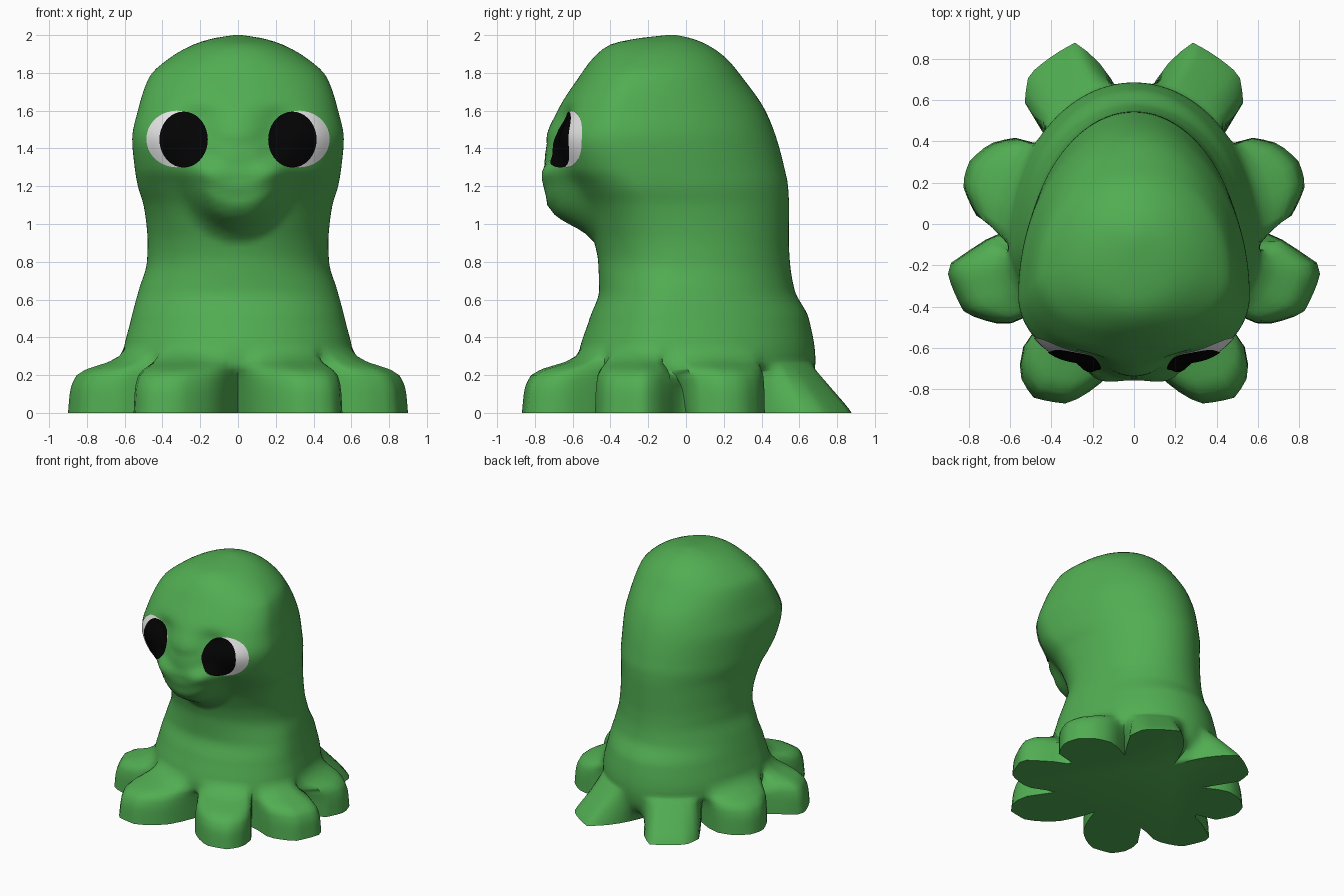
import bpy, bmesh, math

if "Cube" in bpy.data.objects:
    bpy.data.objects.remove(bpy.data.objects["Cube"])

def material(name, rgb):
    m = bpy.data.materials.new(name)
    m.diffuse_color = (*rgb, 1)
    m.use_nodes = True
    m.node_tree.nodes["Principled BSDF"].inputs["Base Color"].default_value = m.diffuse_color
    return m

GREEN = material("leaf green", (0.083, 0.42, 0.085))
WHITE = material("eye white", (0.88, 0.88, 0.88))
BLACK = material("pupil black", (0.001, 0.001, 0.001))

# Body profile: height, half width, front y, back y, y of widest point
PROFILE = [
    (0.00, .60, -.56, .64, -.10), (0.28, .61, -.57, .685, -.10), (0.50, .565, -.51, .65, -.10),
    (0.65, .525, -.46, .575, -.08), (0.80, .482, -.465, .55, -.06), (0.90, .478, -.485, .545, -.08),
    (1.00, .485, -.52, .545, -.12), (1.10, .50, -.56, .545, -.18), (1.20, .53, -.62, .54, -.25),
    (1.30, .547, -.70, .52, -.31), (1.45, .56, -.74, .48, -.35), (1.60, .53, -.68, .42, -.33),
    (1.78, .468, -.565, .295, -.26), (1.88, .36, -.49, .21, -.20), (1.95, .235, -.40, .11, -.15),
    (1.985, .12, -.24, .02, -.10), (2.00, .02, -.10, -.05, -.08)]
# Chin bump: height, forward push
CHIN = [(-9, 0), (.90, 0), (.96, .04), (1.0, .10), (1.04, .155), (1.1, .175), (1.2, .135), (1.3, .05), (1.42, 0), (2, 0)]
# Footprint of one side: degrees from the front, radius (four feet)
FEET = [(0, .45), (9.3, .74), (14, .825), (20.2, .927), (30.3, .972), (36.6, .922), (41.6, .83),
        (45.5, .55), (51.7, .79), (62.3, .926), (74.5, .934), (77.5, .922), (80.8, .81), (86.5, .65),
        (89, .5), (91.5, .75), (102.9, .851), (110.6, .854), (119, .80), (127.4, .692),
        (132.5, .48), (138, .79), (144.7, .882), (162.3, .923), (168.3, .786), (172.3, .676), (180, .45)]
# How strongly the feet shape the body at each height
FOOT_BLEND = [(0, 1), (.12, .96), (.20, .85), (.235, .65), (.265, .35), (.30, .12), (.36, 0), (2, 0)]

def sample(table, t):
    """Straight interpolation."""
    for a, b in zip(table, table[1:]):
        if t <= b[0]:
            k = (t - a[0]) / (b[0] - a[0])
            return [p + (q - p) * k for p, q in zip(a[1:], b[1:])]
    return list(table[-1][1:])

def slope(table, i, c):
    """Tangent without overshoot."""
    if i in (0, len(table) - 1):
        j = max(1, i)
        return (table[j][c] - table[j - 1][c]) / (table[j][0] - table[j - 1][0])
    p, q, r = table[i - 1], table[i], table[i + 1]
    d, e = (q[c] - p[c]) / (q[0] - p[0]), (r[c] - q[c]) / (r[0] - q[0])
    return 2 * d * e / (d + e) if d * e > 0 else 0

def smooth(table, t):
    """Smooth interpolation."""
    for i in range(len(table) - 1):
        a, b = table[i], table[i + 1]
        if t <= b[0]:
            h = b[0] - a[0]
            k = (t - a[0]) / h
            return [a[c] * (1 + 2 * k) * (1 - k) ** 2 + b[c] * k * k * (3 - 2 * k)
                    + h * (slope(table, i, c) * k * (1 - k) ** 2 - slope(table, i + 1, c) * k * k * (1 - k))
                    for c in range(1, len(a))]
    return list(table[-1][1:])

def face_relief(x, z):
    """Chin pushed forward, eye sockets pushed back."""
    chin = sample(CHIN, z - 2 * min(abs(x), .3) ** 2)[0] * math.exp(-(abs(x) / .24) ** 4)
    socket = .058 * math.exp(-((abs(x) - .21) / .11) ** 2 - ((z - 1.46) / .15) ** 4)
    return socket - chin

def front_y(x, z):
    w, yf, yb, cy = smooth(PROFILE, z)
    return cy - (cy - yf) * math.sqrt(max(0, 1 - (x / w) ** 2)) + face_relief(x, z)

def body_point(phi, z):
    w, yf, yb, cy = smooth(PROFILE, z)
    s, c = math.sin(phi), math.cos(phi)
    x = w * s
    y = cy - (cy - yf if c > 0 else yb - cy) * c
    if c > 0:
        y += face_relief(x, z)
    deg = min(180, abs(math.degrees(phi)))
    r = sample(FEET, deg)[0]
    k = smooth(FOOT_BLEND, z)[0]
    if deg > 134:                        # rear feet slope down
        k = max(0, 1 - (z / .27) ** 1.15)
    if r < math.hypot(x, y):             # gaps between feet close sooner
        k = k ** 5
    return (x + (r * s - x) * k, y + (-r * c - y) * k, z)

def finish(name, bm, mat, angle):
    bmesh.ops.recalc_face_normals(bm, faces=bm.faces)
    me = bpy.data.meshes.new(name)
    bm.to_mesh(me)
    bm.free()
    me.materials.append(mat)
    ob = bpy.data.objects.new(name, me)
    bpy.context.collection.objects.link(ob)
    bpy.ops.object.select_all(action='DESELECT')
    ob.select_set(True)
    bpy.context.view_layer.objects.active = ob
    bpy.ops.object.shade_smooth_by_angle(angle=math.radians(angle))
    return ob

# Body with feet: one skin lofted through rings
SIDES = 120
heights = {round(.025 * i, 3) for i in range(80)} | {.235, .265, 1.965, 1.985, 1.995, 2.0}
bm = bmesh.new()
rings = []
for z in sorted(heights):
    rings.append([bm.verts.new(body_point(-math.pi + 2 * math.pi * i / SIDES, z)) for i in range(SIDES)])
for a, b in zip(rings, rings[1:]):
    for i in range(SIDES):
        j = (i + 1) % SIDES
        bm.faces.new((a[i], a[j], b[j], b[i]))
bm.faces.new(rings[0][::-1])
bm.faces.new(rings[-1])
finish("body_with_feet", bm, GREEN, 60)

# Eyes: thin ovals that follow the face
def eye_oval(name, side, cx, cz, rx, rz, lift, mat):
    bm = bmesh.new()
    def vert(x, z):
        return bm.verts.new((side * x, front_y(x, z) - lift, z))
    centre = vert(cx, cz)
    prev = None
    n = 36
    for k in range(1, 9):
        ring = [vert(cx + rx * k / 8 * math.cos(2 * math.pi * i / n),
                     cz + rz * k / 8 * math.sin(2 * math.pi * i / n)) for i in range(n)]
        for i in range(n):
            j = (i + 1) % n
            if prev:
                bm.faces.new((prev[i], ring[i], ring[j], prev[j]))
            else:
                bm.faces.new((centre, ring[i], ring[j]))
        prev = ring
    ob = finish(name, bm, mat, 60)
    if sum(p.normal.y for p in ob.data.polygons) > 0:   # face outward
        ob.data.flip_normals()

for side, label in ((-1, "right"), (1, "left")):
    eye_oval(label + "_eye_white", side, .325, 1.45, .16, .15, .007, WHITE)
    eye_oval(label + "_pupil", side, .288, 1.447, .128, .148, .013, BLACK)
